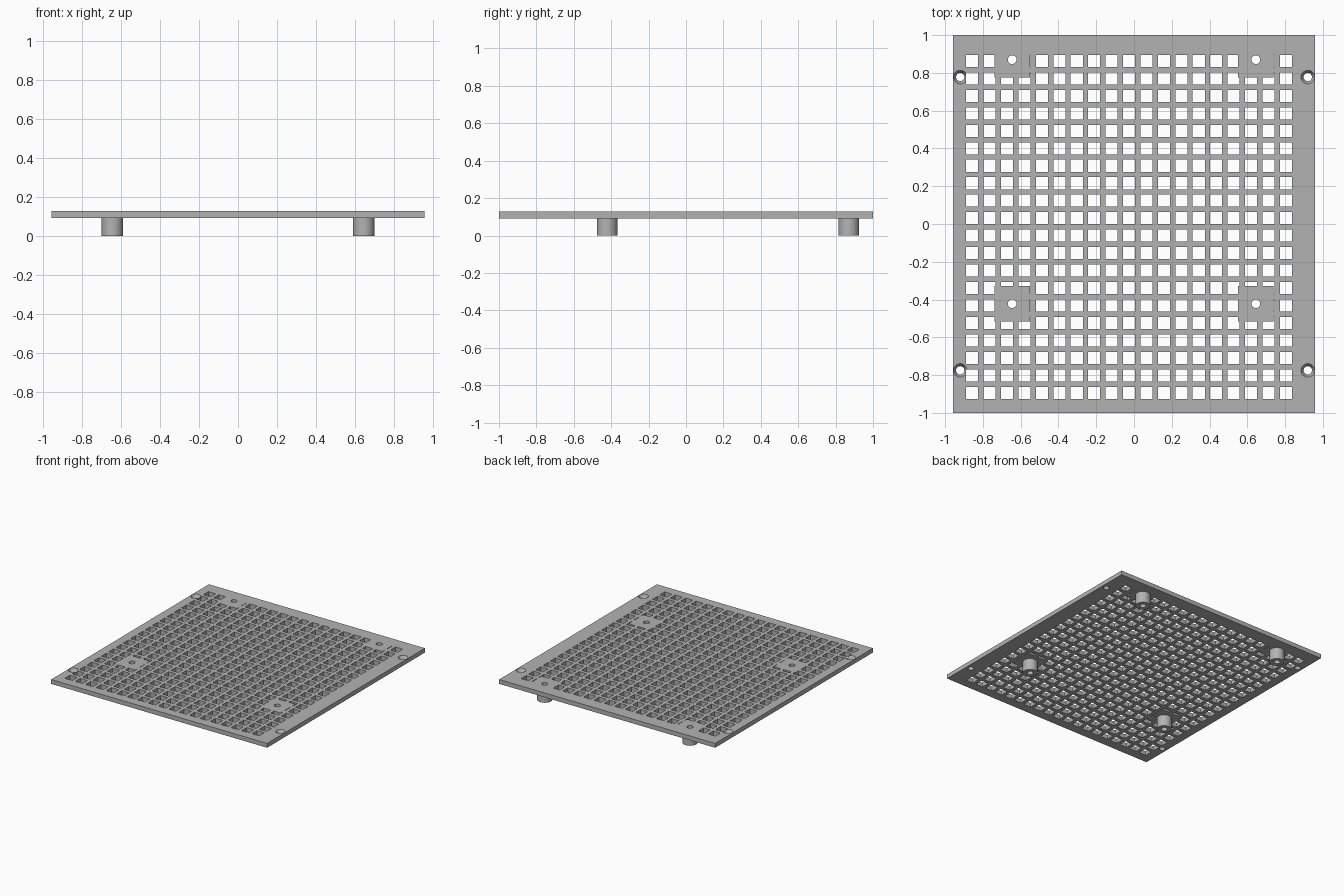
import bpy, bmesh, math
from mathutils import Matrix

if "Cube" in bpy.data.objects:
    bpy.data.objects.remove(bpy.data.objects["Cube"], do_unlink=True)

grey = bpy.data.materials.new("matte_grey")
grey.use_nodes = True
colour = (0.45, 0.45, 0.45, 1)
grey.diffuse_color = colour
grey.node_tree.nodes["Principled BSDF"].inputs["Base Color"].default_value = colour

BOTTOM, TOP = 0.092, 0.127
PITCH, HOLE, PAD = 0.0923, 0.064, 0.187
FEET = [(x, y) for x in (-0.645, 0.645) for y in (-0.422, 0.87)]
SCREWS = [(x, y) for x in (-0.92, 0.92) for y in (-0.775, 0.778)]


def box(bm, x, y, sx, sy, z0, z1):
    m = Matrix.Translation((x, y, (z0 + z1) / 2)) @ Matrix.Diagonal((sx, sy, z1 - z0, 1))
    bmesh.ops.create_cube(bm, size=1, matrix=m)


def cone(bm, x, y, r0, r1, z0, z1):
    bmesh.ops.create_cone(bm, cap_ends=True, segments=40, radius1=r0, radius2=r1,
                          depth=z1 - z0, matrix=Matrix.Translation((x, y, (z0 + z1) / 2)))


def finish(name, bm, helper=False):
    mesh = bpy.data.meshes.new(name)
    bm.to_mesh(mesh)
    bm.free()
    mesh.materials.append(grey)
    ob = bpy.data.objects.new(name, mesh)
    bpy.context.collection.objects.link(ob)
    if helper:
        ob.hide_render = True
        ob.hide_set(True)
        ob.display_type = 'WIRE'
    return ob


def cut(ob, cutter):
    mod = ob.modifiers.new(cutter.name, 'BOOLEAN')
    mod.operation = 'DIFFERENCE'
    mod.solver = 'EXACT'
    mod.object = cutter


# Solid mounting pads, kept free of vent holes
bm = bmesh.new()
for x, y in FEET:
    box(bm, x, y, PAD, PAD, -0.1, 0.4)
pads = finish("pad_keepout", bm, True)

# Grid of square vent holes
bm = bmesh.new()
for i in range(19):
    for j in range(20):
        box(bm, -0.857 + i * PITCH, -0.894 + j * PITCH * 1.002, HOLE, HOLE, 0.05, 0.2)
vents = finish("vent_cutter", bm, True)
cut(vents, pads)

# Bores through the feet
bm = bmesh.new()
for x, y in FEET:
    cone(bm, x, y, 0.023, 0.023, -0.1, 0.3)
bores = finish("bore_cutter", bm, True)

# Screw holes and their countersinks
bm = bmesh.new()
for x, y in SCREWS:
    cone(bm, x, y, 0.022, 0.022, 0.0, 0.3)
screws = finish("screw_cutter", bm, True)
bm = bmesh.new()
for x, y in SCREWS:
    cone(bm, x, y, 0.022, 0.0365, 0.1, TOP + 0.001)
sinks = finish("countersink_cutter", bm, True)

# Perforated plate
bm = bmesh.new()
box(bm, 0, 0, 1.918, 2, BOTTOM, TOP)
plate = finish("vent_plate", bm)
for cutter in (vents, bores, screws, sinks):
    cut(plate, cutter)

# Hollow round feet
for n, (x, y) in enumerate(FEET):
    bm = bmesh.new()
    cone(bm, x, y, 0.055, 0.055, 0, BOTTOM + 0.01)
    foot = finish(f"foot_{n + 1}", bm)
    cut(foot, bores)
    bpy.ops.object.select_all(action='DESELECT')
    foot.select_set(True)
    bpy.context.view_layer.objects.active = foot
    bpy.ops.object.shade_smooth_by_angle(angle=math.radians(35))
